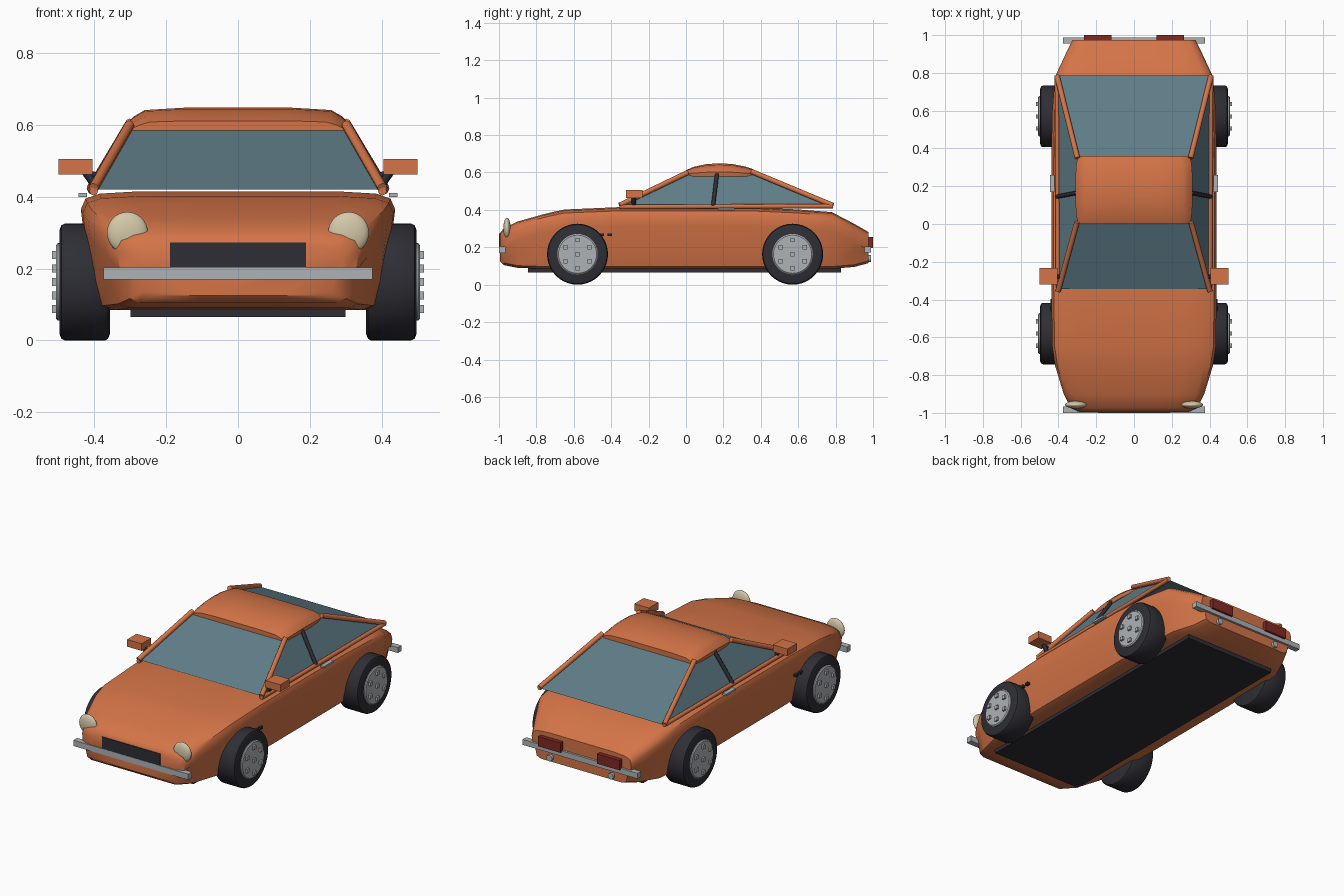
import bpy, bmesh, math
from mathutils import Vector

if "Cube" in bpy.data.objects:
    bpy.data.objects.remove(bpy.data.objects["Cube"])


def mat(name, rgb):
    m = bpy.data.materials.new(name)
    m.diffuse_color = (*rgb, 1)
    m.use_nodes = True
    m.node_tree.nodes["Principled BSDF"].inputs["Base Color"].default_value = m.diffuse_color
    return m


ORANGE = mat("orange paint", (0.66, 0.175, 0.063))
GLASS = mat("blue grey glass", (0.115, 0.205, 0.245))
DARK = mat("dark rubber", (0.027, 0.027, 0.036))
SILVER = mat("silver metal", (0.42, 0.45, 0.47))
CREAM = mat("cream lamp", (0.66, 0.58, 0.40))
RED = mat("red lamp", (0.22, 0.022, 0.018))


def finish(name, bm, material, smooth=None):
    bmesh.ops.recalc_face_normals(bm, faces=bm.faces)
    me = bpy.data.meshes.new(name)
    bm.to_mesh(me)
    bm.free()
    me.materials.append(material)
    ob = bpy.data.objects.new(name, me)
    bpy.context.collection.objects.link(ob)
    if smooth:
        bpy.ops.object.select_all(action='DESELECT')
        ob.select_set(True)
        bpy.context.view_layer.objects.active = ob
        bpy.ops.object.shade_smooth_by_angle(angle=math.radians(smooth))
    return ob


def box(name, lo, hi, material):
    bm = bmesh.new()
    bmesh.ops.create_cube(bm, size=1)
    for v in bm.verts:
        v.co = [(a + b) / 2 + c * (b - a) for a, b, c in zip(lo, hi, v.co)]
    return finish(name, bm, material)


def ball(name, centre, radii, material):
    bm = bmesh.new()
    bmesh.ops.create_uvsphere(bm, u_segments=24, v_segments=16, radius=1)
    for v in bm.verts:
        v.co = [c + r * p for c, r, p in zip(centre, radii, v.co)]
    return finish(name, bm, material, 60)


def loft(name, rings, material, smooth):
    """Skin closed rings of equal length and cap both ends."""
    bm = bmesh.new()
    loops = [[bm.verts.new(p) for p in ring] for ring in rings]
    n = len(loops[0])
    for a, b in zip(loops, loops[1:]):
        for i in range(n):
            bm.faces.new((a[i], a[(i + 1) % n], b[(i + 1) % n], b[i]))
    bm.faces.new(loops[0])
    bm.faces.new(loops[-1])
    return finish(name, bm, material, smooth)


def mirrored(half, y):
    """Half outline from bottom to top, completed across x = 0."""
    return [(x, y, z) for x, z in half] + [(-x, y, z) for x, z in reversed(half)]


def rod(name, a, b, r, material, sides=8):
    a, b = Vector(a), Vector(b)
    q = (b - a).to_track_quat('Z', 'Y')
    ring = [q @ Vector((r * math.cos(t), r * math.sin(t), 0))
            for t in (2 * math.pi * i / sides for i in range(sides))]
    return loft(name, [[a + p for p in ring], [b + p for p in ring]], material, 50)


def turned(name, profile, y, z, material, sides=40):
    """Lathe (x, radius) points round the axle direction."""
    rings = [[(x, y + r * math.sin(t), z + r * math.cos(t))
              for t in (2 * math.pi * i / sides for i in range(sides))] for x, r in profile]
    return loft(name, rings, material, 35)


# Body shell: y, half width, bottom z, shoulder z, top z
stations = [(-0.995, 0.29, 0.125, 0.23, 0.275), (-0.975, 0.335, 0.105, 0.245, 0.300),
            (-0.90, 0.372, 0.09, 0.29, 0.338), (-0.75, 0.418, 0.085, 0.335, 0.380),
            (-0.65, 0.433, 0.085, 0.355, 0.402), (-0.35, 0.438, 0.085, 0.365, 0.415),
            (0.35, 0.438, 0.085, 0.365, 0.414), (0.60, 0.433, 0.085, 0.355, 0.402),
            (0.78, 0.418, 0.085, 0.335, 0.388), (0.90, 0.362, 0.095, 0.275, 0.325),
            (0.975, 0.325, 0.115, 0.235, 0.282)]
rings = []
for y, w, zb, zs, zt in stations:
    rings.append(mirrored([(0.10, zb), (0.82 * w, zb), (0.90 * w, zb + 0.012),
                           (0.945 * w, zb + 0.08), (0.985 * w, zs - 0.05), (w, zs),
                           (0.97 * w, zs + 0.6 * (zt - zs)), (0.88 * w, zt - 0.006),
                           (0.65 * w, zt), (0.10, zt)], y))
loft("body_shell", rings, ORANGE, 40)
box("floor_plate", (-0.3, -0.845, 0.065), (0.3, 0.83, 0.092), DARK)

# Glass cabin
bottom = [(-0.395, -0.345, 0.42), (0.395, -0.345, 0.42), (0.405, 0.785, 0.42), (-0.405, 0.785, 0.42)]
top = [(-0.295, 0.005, 0.587), (0.295, 0.005, 0.587), (0.295, 0.36, 0.587), (-0.295, 0.36, 0.587)]
loft("cabin_glass", [bottom, top], GLASS, None)

# Domed roof
rings = []
for y, w, crown in ((0.0, 0.295, 0.612), (0.04, 0.305, 0.630), (0.11, 0.31, 0.645), (0.18, 0.31, 0.649),
                    (0.25, 0.31, 0.645), (0.32, 0.305, 0.631), (0.36, 0.295, 0.617)):
    h = crown - 0.578
    rings.append(mirrored([(0.1, 0.578), (w - 0.005, 0.578), (w, 0.578 + 0.35 * h),
                           (w - 0.02, 0.578 + 0.65 * h), (w - 0.05, 0.578 + 0.90 * h),
                           (0.14, crown), (0.05, crown)], y))
loft("roof", rings, ORANGE, 45)

# Paired parts
for s, side in ((1, "right"), (-1, "left")):
    def pbox(name, lo, hi, material):
        x0, x1 = sorted((s * lo[0], s * hi[0]))
        return box(f"{name}_{side}", (x0, *lo[1:]), (x1, *hi[1:]), material)

    # Cabin frame
    rod(f"windscreen_pillar_{side}", (s * 0.402, -0.355, 0.425), (s * 0.302, 0.01, 0.60), 0.014, ORANGE)
    rod(f"rear_pillar_{side}", (s * 0.300, 0.35, 0.605), (s * 0.408, 0.785, 0.424), 0.014, ORANGE)
    rod(f"belt_rail_{side}", (s * 0.402, -0.355, 0.416), (s * 0.408, 0.785, 0.420), 0.012, ORANGE)
    rod(f"door_pillar_{side}", (s * 0.408, 0.145, 0.42), (s * 0.302, 0.165, 0.59), 0.011, DARK)

    # Mirrors, handles and hinges
    pbox("mirror", (0.405, -0.32, 0.463), (0.50, -0.232, 0.505), ORANGE)
    rod(f"mirror_arm_{side}", (s * 0.39, -0.28, 0.42), (s * 0.425, -0.28, 0.472), 0.012, DARK)
    rod(f"mirror_brace_{side}", (s * 0.372, -0.28, 0.455), (s * 0.425, -0.28, 0.468), 0.008, DARK)
    pbox("door_handle", (0.42, 0.17, 0.400), (0.444, 0.26, 0.411), SILVER)
    for y in (-0.45, -0.408):
        pbox("door_hinge", (0.42, y - 0.012, 0.26), (0.442, y + 0.012, 0.274), DARK)

    # Lamps and exhaust
    ball(f"headlight_{side}", (s * 0.308, -0.957, 0.30), (0.057, 0.02, 0.058), CREAM)
    pbox("tail_light", (0.12, 0.95, 0.197), (0.265, 1.0, 0.255), RED)
    rod(f"exhaust_{side}", (s * 0.2, 0.92, 0.14), (s * 0.2, 0.99, 0.14), 0.018, SILVER, 16)

    # Wheels
    for y, end in ((-0.58, "front"), (0.57, "rear")):
        z = 0.163
        turned(f"{end}_tyre_{side}", [(s * x, r) for x, r in
               ((0.357, 0.145), (0.362, 0.158), (0.37, 0.163), (0.482, 0.163), (0.492, 0.158), (0.497, 0.145))],
               y, z, DARK)
        turned(f"{end}_hubcap_{side}", [(s * 0.48, 0.108), (s * 0.502, 0.108), (s * 0.507, 0.102)],
               y, z, SILVER)
        bm = bmesh.new()
        spots = [(0, 0)] + [(0.075 * math.sin(k * math.pi / 3), 0.075 * math.cos(k * math.pi / 3))
                            for k in range(6)]
        for dy, dz in spots:
            new = bmesh.ops.create_cube(bm, size=0.022)["verts"]
            bmesh.ops.translate(bm, verts=new, vec=(s * 0.507, y + dy, z + dz))
        finish(f"{end}_wheel_bolts_{side}", bm, SILVER)

# Bumpers and grille
box("front_bumper", (-0.375, -1.0, 0.170), (0.375, -0.965, 0.204), SILVER)
box("rear_bumper", (-0.375, 0.955, 0.172), (0.375, 0.988, 0.204), SILVER)
box("grille", (-0.19, -0.999, 0.204), (0.19, -0.990, 0.273), DARK)
